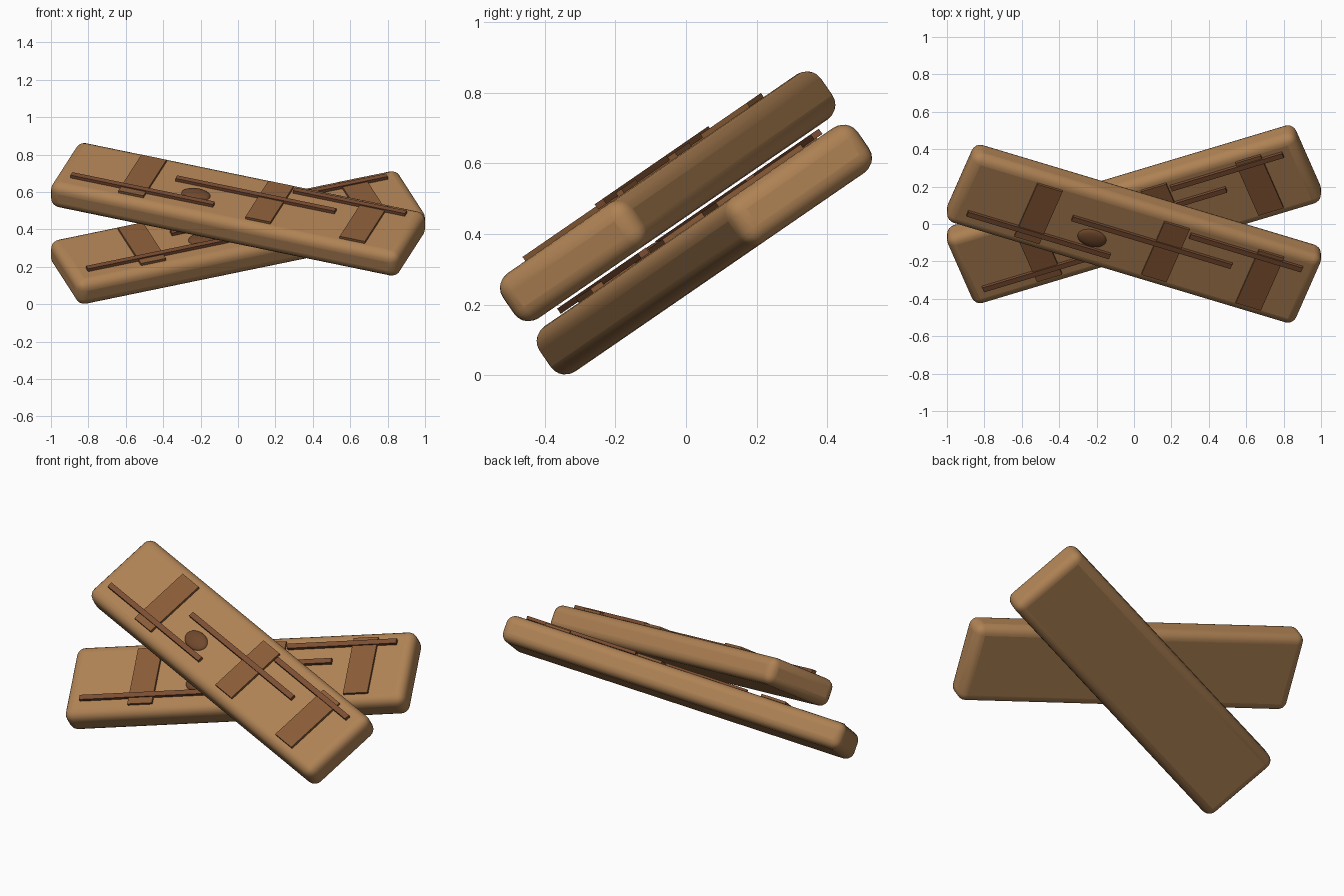
import bpy
from math import radians
from mathutils import Matrix, Vector

if "Cube" in bpy.data.objects:
    bpy.data.objects.remove(bpy.data.objects["Cube"])

TILT, TURN = radians(34.5), radians(20)
L, W, T = 1.985, 0.472, 0.155


def material(name, rgb):
    m = bpy.data.materials.new(name)
    m.diffuse_color = (*rgb, 1)
    m.use_nodes = True
    m.node_tree.nodes["Principled BSDF"].inputs["Base Color"].default_value = m.diffuse_color
    return m


wood = material("light_wood", (0.43, 0.225, 0.09))
band_wood = material("band_wood", (0.25, 0.105, 0.038))
grain_wood = material("grain_wood", (0.20, 0.075, 0.032))
knot_wood = material("knot_wood", (0.16, 0.065, 0.025))


def place(name, frame, loc, size, mat):
    o = bpy.context.object
    o.name = name
    o.data.transform(Matrix.Diagonal((*size, 1)))
    o.matrix_world = frame @ Matrix.Translation(loc)
    o.data.materials.append(mat)
    return o


def box(name, frame, loc, size, mat, bevel=0, segments=1):
    bpy.ops.mesh.primitive_cube_add(size=1)
    o = place(name, frame, loc, size, mat)
    if bevel:
        b = o.modifiers.new("rounding", 'BEVEL')
        b.width, b.segments = bevel, segments
        bpy.ops.object.shade_smooth_by_angle(angle=radians(35))
    return o


def board(prefix, centre, turn):
    frame = (Matrix.Translation(centre) @ Matrix.Rotation(TILT, 4, 'X')
             @ Matrix.Rotation(turn, 4, 'Z'))
    top = T / 2
    # rounded plank
    box(prefix + "_plank", frame, (0, 0, 0), (L, W, T), wood, 0.05, 5)
    # wide bands across the plank
    for i, x in enumerate((-0.545, 0.178, 0.715)):
        box(f"{prefix}_band_{i + 1}", frame, (x, 0.003, top + 0.006),
            (0.143, 0.362, 0.016), band_wood)
    # thin grain strips along the plank
    for i, (x, y, length) in enumerate(((-0.498, -0.123, 0.81),
                                        (0.087, 0.04, 0.905),
                                        (0.583, 0.148, 0.636))):
        box(f"{prefix}_grain_{i + 1}", frame, (x, y, top + 0.012),
            (length, 0.03, 0.018), grain_wood)
    # flattened oval knot
    bpy.ops.mesh.primitive_uv_sphere_add(segments=24, ring_count=12, radius=1)
    place(prefix + "_knot", frame, (-0.22, -0.053, top),
          (0.08, 0.054, 0.02), knot_wood)
    bpy.ops.object.shade_smooth_by_angle(angle=radians(40))


board("upper", Vector((0, -0.052, 0.507)), -TURN)
board("lower", Vector((0, 0.052, 0.356)), TURN)
